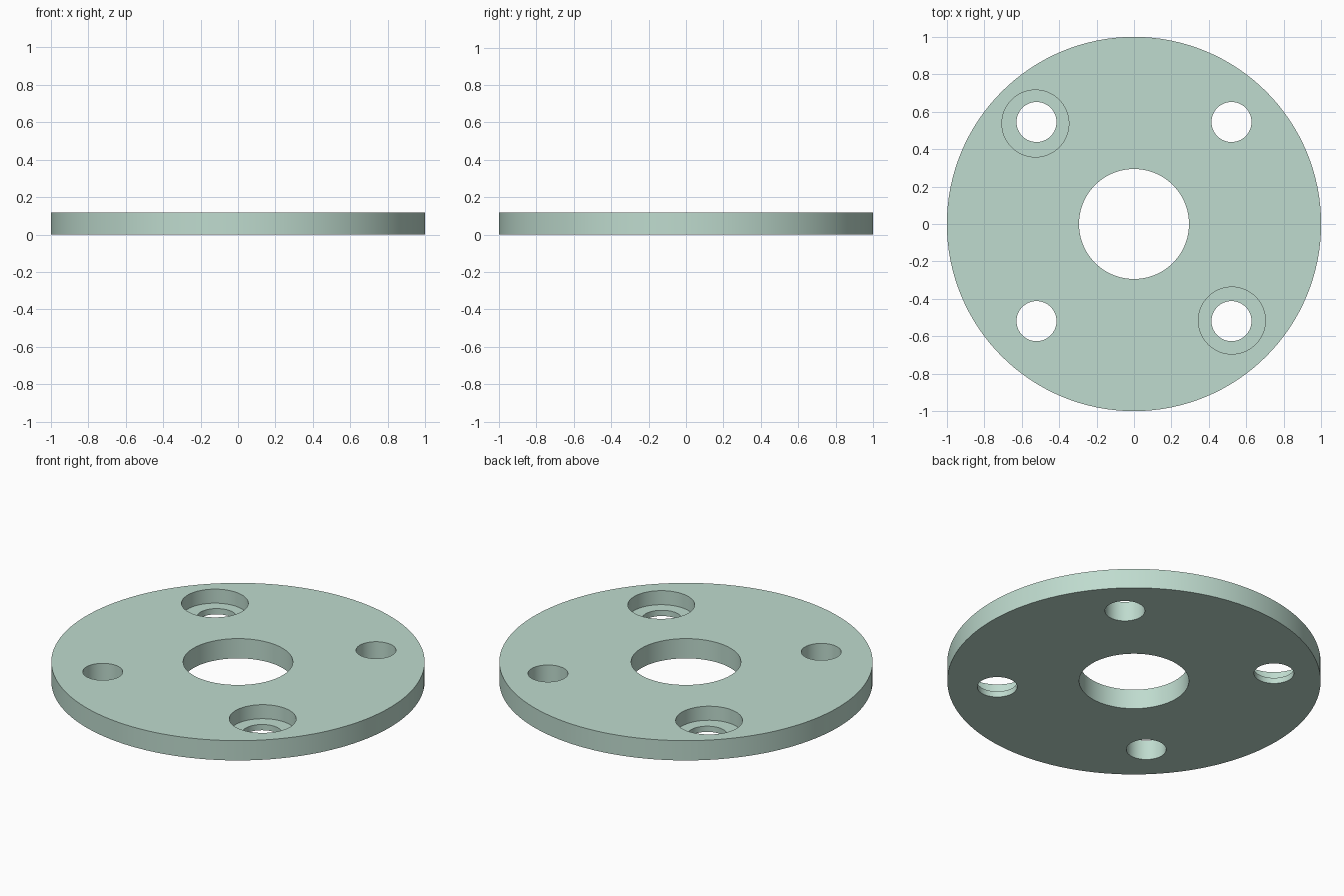
import bpy
import math

if "Cube" in bpy.data.objects:
    bpy.data.objects.remove(bpy.data.objects["Cube"])

THICK = 0.117
BORE_FLOOR = 0.034


def cylinder(name, x, y, radius, z0, z1, sides):
    bpy.ops.mesh.primitive_cylinder_add(
        vertices=sides, radius=radius, depth=z1 - z0,
        location=(x, y, (z0 + z1) / 2))
    obj = bpy.context.object
    obj.name = name
    return obj


def cut(target, x, y, radius, z0, sides=64):
    cutter = cylinder("hole_cutter", x, y, radius, z0, THICK + 0.1, sides)
    cutter.hide_render = True
    mod = target.modifiers.new("hole", 'BOOLEAN')
    mod.operation = 'DIFFERENCE'
    mod.solver = 'EXACT'
    mod.object = cutter
    bpy.context.view_layer.objects.active = target
    bpy.ops.object.modifier_apply(modifier=mod.name)
    bpy.data.objects.remove(cutter, do_unlink=True)


# Round plate
plate = cylinder("flange_plate", 0, 0, 1.0, 0, THICK, 128)

# Central opening
cut(plate, 0, 0, 0.294, -0.1, 96)

# Four bolt holes
for x in (-0.521, 0.521):
    for y in (-0.519, 0.545):
        cut(plate, x, y, 0.107, -0.1)

# Counterbores on one diagonal
for x, y in ((-0.527, 0.537), (0.523, -0.516)):
    cut(plate, x, y, 0.179, BORE_FLOOR)

# Pale green finish
mat = bpy.data.materials.new("pale_green")
mat.diffuse_color = (0.52, 0.71, 0.62, 1)
mat.use_nodes = True
mat.node_tree.nodes["Principled BSDF"].inputs["Base Color"].default_value = mat.diffuse_color
plate.data.materials.clear()
plate.data.materials.append(mat)

# Smooth walls, sharp rims
bpy.ops.object.select_all(action='DESELECT')
plate.select_set(True)
bpy.context.view_layer.objects.active = plate
bpy.ops.object.shade_smooth_by_angle(angle=math.radians(30))
